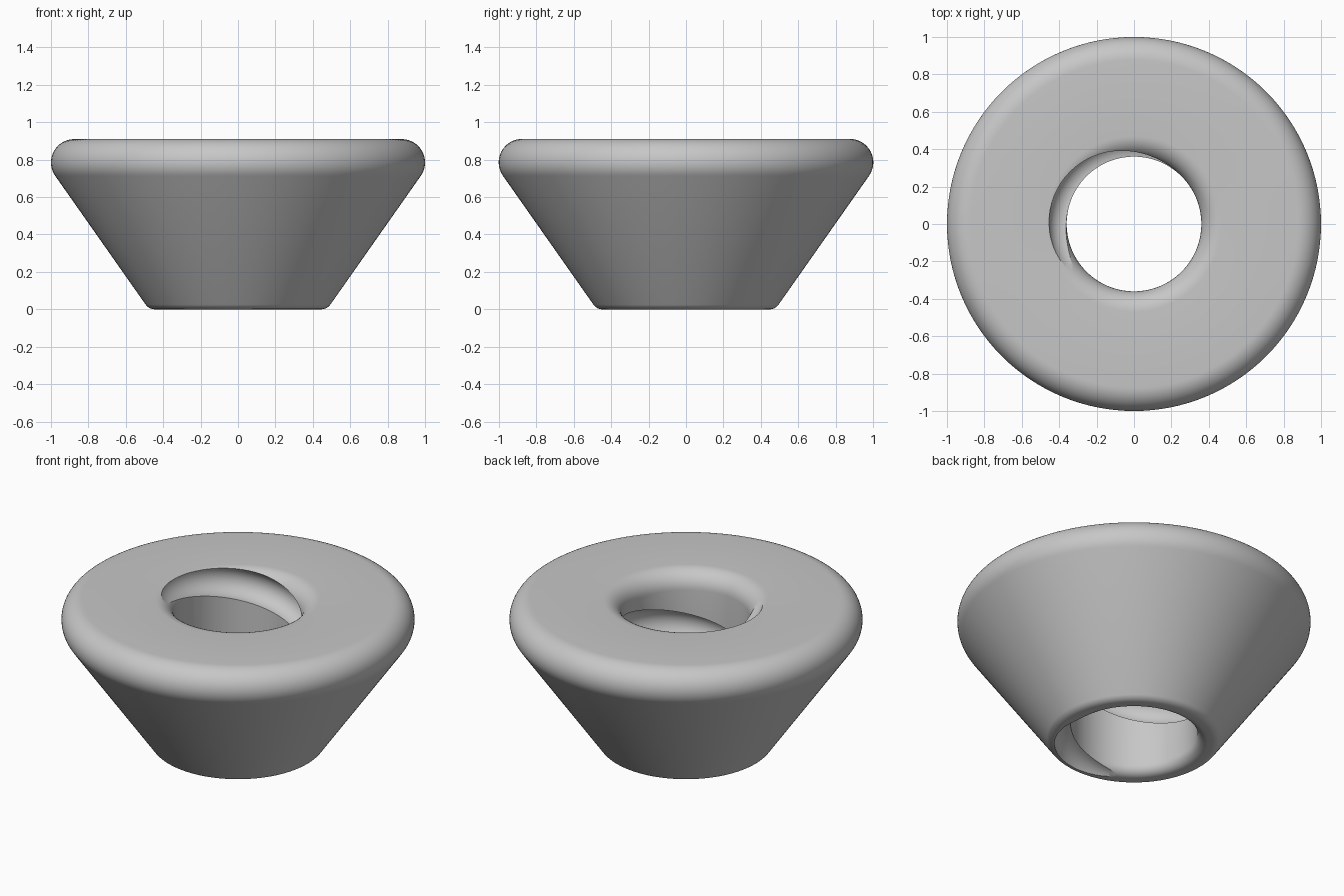
import bpy, bmesh
from math import sin, cos, pi, radians
from mathutils import Vector

cube = bpy.data.objects.get("Cube")
if cube:
    bpy.data.objects.remove(cube, do_unlink=True)

SEGMENTS = 128
BORE = 0.36


def make_material(name, rgb):
    mat = bpy.data.materials.new(name)
    mat.use_nodes = True
    colour = (*rgb, 1)
    mat.diffuse_color = colour
    mat.node_tree.nodes["Principled BSDF"].inputs["Base Color"].default_value = colour
    return mat


def loft(name, rings, close_rings):
    """Skin a list of closed rings of points; join last to first or cap the ends."""
    bm = bmesh.new()
    loops = [[bm.verts.new(p) for p in ring] for ring in rings]
    pairs = list(zip(loops, loops[1:]))
    if close_rings:
        pairs.append((loops[-1], loops[0]))
    else:
        bm.faces.new(loops[0])
        bm.faces.new(loops[-1])
    for a, b in pairs:
        for i in range(len(a)):
            j = (i + 1) % len(a)
            bm.faces.new((a[i], a[j], b[j], b[i]))
    bmesh.ops.recalc_face_normals(bm, faces=bm.faces)
    mesh = bpy.data.meshes.new(name)
    bm.to_mesh(mesh)
    bm.free()
    obj = bpy.data.objects.new(name, mesh)
    bpy.context.collection.objects.link(obj)
    return obj


def fillet(cx, cz, radius, start, end, steps=10):
    angles = [radians(start + (end - start) * i / steps) for i in range(steps + 1)]
    return [(cx + radius * cos(a), cz + radius * sin(a)) for a in angles]


# Conical body: rounded section turned around the bore
profile = (
    fillet(0.445, 0.06, 0.06, -90, -35)
    + fillet(0.875, 0.785, 0.125, -35, 90, 16)
    + fillet(BORE + 0.11, 0.80, 0.11, 90, 180)
    + fillet(BORE + 0.06, 0.06, 0.06, 180, 270)
)
rings = []
for i in range(SEGMENTS):
    a = 2 * pi * i / SEGMENTS
    rings.append([(r * cos(a), r * sin(a), z) for r, z in profile])
body = loft("conical_body", rings, True)
body.data.materials.append(make_material("grey", (0.57, 0.57, 0.57)))

# Spiral groove cutter: round section swept along a helix on the bore wall
PITCH, GROOVE = 0.55, 0.095
rings = []
for degrees in range(-520, 311, 5):
    a = radians(degrees + 0.7)
    out = Vector((cos(a), sin(a), 0))
    centre = out * BORE + Vector((0, 0, 0.85 + PITCH * (degrees - 135) / 360))
    rings.append([centre + out * GROOVE * cos(t) + Vector((0, 0, GROOVE * sin(t)))
                  for t in (2 * pi * k / 32 for k in range(32))])
cutter = loft("groove_cutter", rings, False)
cutter.hide_render = True

cut = body.modifiers.new("spiral_groove", "BOOLEAN")
cut.operation = "DIFFERENCE"
cut.solver = "EXACT"
cut.object = cutter

# Apply the cut and smooth the result
bpy.ops.object.select_all(action="DESELECT")
bpy.context.view_layer.objects.active = body
body.select_set(True)
bpy.ops.object.modifier_apply(modifier=cut.name)
bpy.data.objects.remove(cutter, do_unlink=True)
bpy.ops.object.shade_smooth_by_angle(angle=radians(30))
